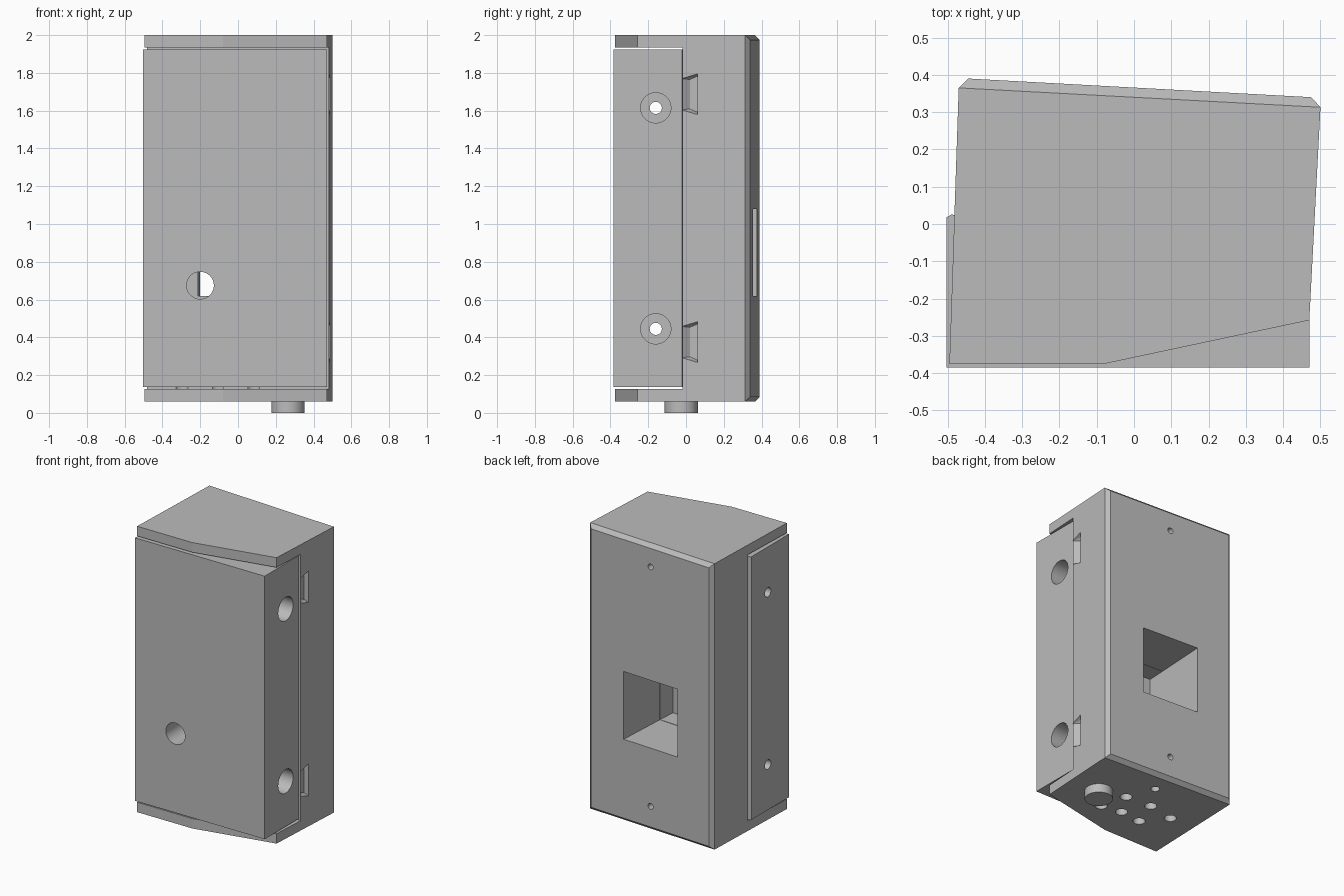
import bpy, bmesh, math
from mathutils import Matrix, Vector

if "Cube" in bpy.data.objects:
    bpy.data.objects.remove(bpy.data.objects["Cube"], do_unlink=True)

grey = bpy.data.materials.new("plain_grey")
grey.use_nodes = True
COLOUR = (0.5, 0.5, 0.5, 1)
grey.diffuse_color = COLOUR
grey.node_tree.nodes["Principled BSDF"].inputs["Base Color"].default_value = COLOUR


def finish(name, bm):
    bmesh.ops.recalc_face_normals(bm, faces=bm.faces)
    mesh = bpy.data.meshes.new(name)
    bm.to_mesh(mesh)
    bm.free()
    mesh.materials.append(grey)
    ob = bpy.data.objects.new(name, mesh)
    bpy.context.collection.objects.link(ob)
    return ob


def hull(name, points):
    """Convex solid around the points, with flat faces merged."""
    bm = bmesh.new()
    for p in points:
        bm.verts.new(p)
    bmesh.ops.convex_hull(bm, input=bm.verts)
    bmesh.ops.dissolve_limit(bm, angle_limit=math.radians(0.3),
                             verts=bm.verts, edges=bm.edges)
    return finish(name, bm)


def prism(name, outline, z0, z1):
    return hull(name, [(x, y, z) for x, y in outline for z in (z0, z1)])


def rod(name, start, end, radius):
    """Cylinder between two points."""
    a, b = Vector(start), Vector(end)
    turn = (b - a).to_track_quat('Z', 'Y').to_matrix().to_4x4()
    bm = bmesh.new()
    bmesh.ops.create_cone(bm, cap_ends=True, segments=64, radius1=radius,
                          radius2=radius, depth=(b - a).length,
                          matrix=Matrix.Translation((a + b) / 2) @ turn)
    return finish(name, bm)


def cut(ob, cutters):
    for c in cutters:
        c.hide_render = True
        mod = ob.modifiers.new("cut", 'BOOLEAN')
        mod.operation = 'DIFFERENCE'
        mod.solver = 'EXACT'
        mod.object = c
    bpy.context.view_layer.update()
    graph = bpy.context.evaluated_depsgraph_get()
    mesh = bpy.data.meshes.new_from_object(ob.evaluated_get(graph))
    ob.modifiers.clear()
    ob.data = mesh


# Rear housing with bevelled back edges
LOW, HIGH = 0.06, 2.0
sides = [(-0.495, -0.375), (-0.08, -0.375), (0.47, -0.258), (0.5, 0.313), (-0.47, 0.365)]
back = [(0.475, 0.34), (-0.445, 0.39)]
body = hull("rear_housing",
            [(x, y, z) for x, y in sides for z in (LOW, HIGH)]
            + [(x, y, z) for x, y in back for z in (LOW + 0.025, HIGH - 0.025)])

# Front cover between the two end lips
cover = prism("front_cover", [(-0.503, -0.385), (0.47, -0.385), (0.47, -0.02),
                              (-0.49, 0.025), (-0.503, 0.018)], 0.138, 1.923)

# Space for the cover
bay = prism("cutter_bay", [(-0.6, -0.5), (0.6, -0.5), (0.6, -0.023), (-0.6, 0.033)],
            0.127, 1.934)

# Rear window, square to the slanted back, and the front hole that meets it
inward = Vector((-0.054, -1, 0))
window = hull("cutter_window",
              [Vector((x, y, z)) + inward * d
               for x, y in ((-0.2, 0.377), (0.22, 0.354))
               for z in (0.62, 1.08) for d in (-0.05, 0.49)])
front_hole = rod("cutter_front_hole", (-0.2, -0.45, 0.675), (-0.2, 0.15, 0.675), 0.072)


# Pry notches on the side, with a ramp at the front
def notch(z):
    mouth, floor = 0.53, 0.455
    slope = 0.03
    return hull("cutter_notch",
                [(x, y, z + s * h) for s in (-1, 1) for x, y, h in (
                    (mouth, -0.045, 0.075), (mouth, 0.06, 0.125),
                    (floor, 0.02, 0.078), (floor, 0.06, 0.095),
                    (floor + slope, -0.025, 0.083))])


notches = [notch(z) for z in (0.375, 1.687)]

# Screw holes in the back
back_screws = [rod("cutter_back_screw", (0.01, 0.45, z), (0.01, 0.25, z), 0.02)
               for z in (0.225, 1.85)]

# Socket holes underneath
sockets = [(0.084, 0.024), (-0.106, 0.035), (0.132, -0.161),
           (-0.014, -0.138), (-0.171, -0.155), (-0.297, -0.003)]
under = [rod("cutter_socket", (x, y, 0), (x, y, 0.16), 0.038) for x, y in sockets]
under.append(rod("cutter_small_socket", (0.009, 0.216, 0), (0.009, 0.216, 0.16), 0.028))

# Counterbored cross holes through the cover
bores = []
for z in (0.445, 1.615):
    bores.append(rod("cutter_bore", (0.6, -0.16, z), (-0.4, -0.16, z), 0.08))
    bores.append(rod("cutter_bolt", (0.6, -0.16, z), (-0.6, -0.16, z), 0.032))

cut(body, [bay, window, front_hole] + notches + back_screws + under)
cut(cover, [window, front_hole] + bores)
for c in [bay, window, front_hole] + notches + back_screws + under + bores:
    bpy.data.objects.remove(c, do_unlink=True)

# Round knob underneath
knob = rod("bottom_knob", (0.265, -0.025, 0), (0.265, -0.025, 0.065), 0.088)

bpy.ops.object.select_all(action='DESELECT')
for ob in (body, cover, knob):
    ob.select_set(True)
bpy.context.view_layer.objects.active = body
bpy.ops.object.shade_smooth_by_angle(angle=math.radians(8))
